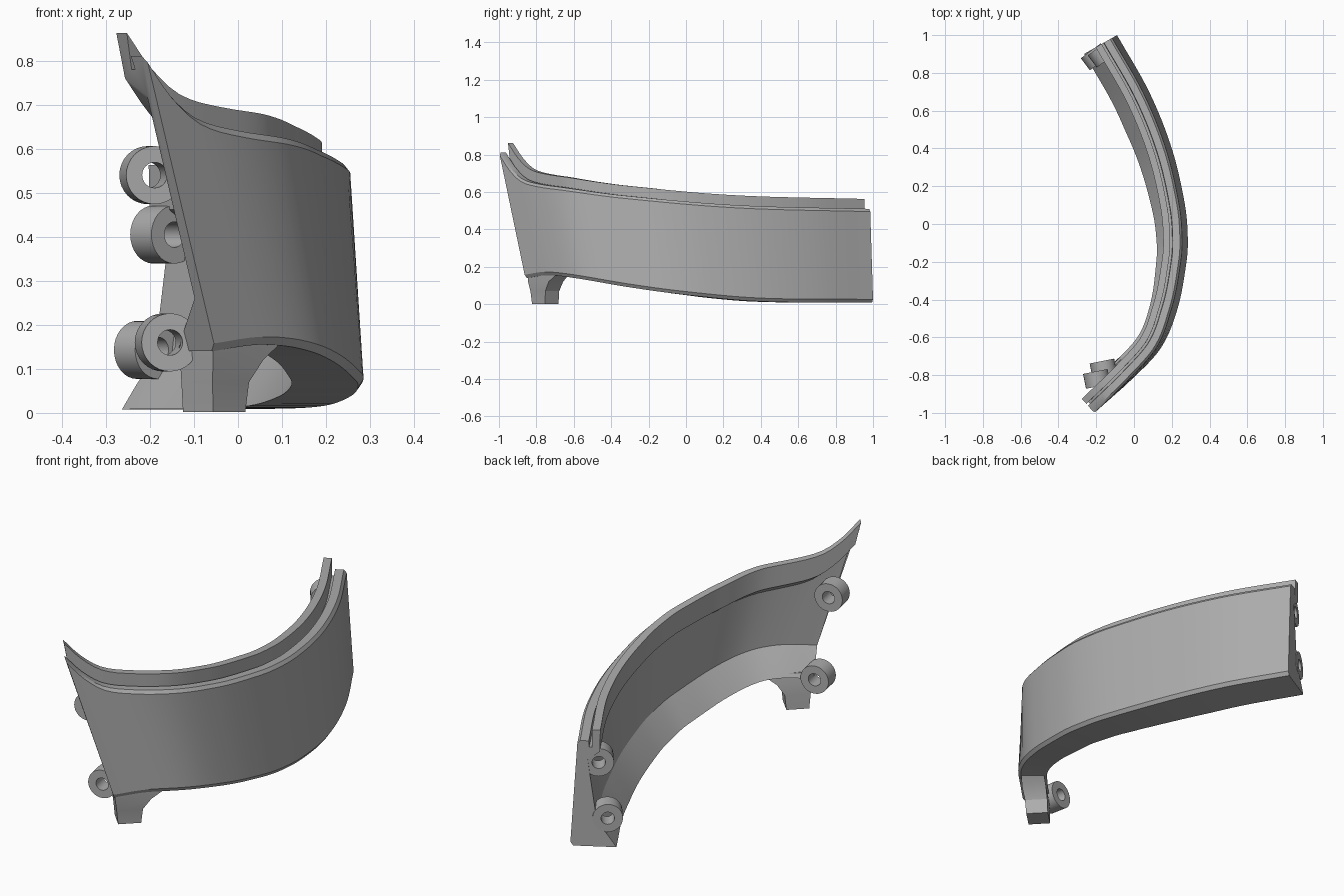
import bpy, bmesh, math
from mathutils import Vector

if "Cube" in bpy.data.objects:
    bpy.data.objects.remove(bpy.data.objects["Cube"])

grey = bpy.data.materials.new("plain grey")
grey.use_nodes = True
colour = (0.42, 0.42, 0.42, 1)
grey.diffuse_color = colour
grey.node_tree.nodes["Principled BSDF"].inputs["Base Color"].default_value = colour


def curve(points):
    """Smooth function through (key, value) points."""
    def slope(i):
        a, b = points[max(i - 1, 0)], points[min(i + 1, len(points) - 1)]
        return (b[1] - a[1]) / (b[0] - a[0])

    def value(k):
        k = min(max(k, points[0][0]), points[-1][0])
        i = 0
        while i < len(points) - 2 and k > points[i + 1][0]:
            i += 1
        (ka, va), (kb, vb) = points[i], points[i + 1]
        w = kb - ka
        s = (k - ka) / w
        return (va * (1 + 2 * s) * (1 - s) ** 2 + vb * s * s * (3 - 2 * s)
                + w * slope(i) * s * (1 - s) ** 2 + w * slope(i + 1) * s * s * (s - 1))
    return value


# Plan of the outer face, top and bottom edges, and raked front edge
outer_x = curve([(-1, -.21), (-.83, -.02), (-.66, .14), (-.45, .23), (-.2, .278),
                 (-.08, .285), (.1, .27), (.4, .2), (.7, .08), (1, -.09)])
top_z = curve([(-1, .81), (-.95, .73), (-.89, .67), (-.8, .642), (-.68, .625),
               (-.36, .583), (.28, .53), (1, .51)])
bottom_z = curve([(-.86, .14), (-.75, .155), (-.6, .14), (-.3, .09), (0, .05),
                  (.4, .015), (1, .008)])
front_y = curve([(.14, -.86), (.4, -.9), (.6, -.935), (.81, -1)])


def on_path(y, depth, z):
    """Point at a depth inward from the outer face."""
    dx = (outer_x(y + .01) - outer_x(y - .01)) / .02
    if y < -.98:
        dx = (outer_x(y + .02) - outer_x(y)) / .02
    elif y > .98:
        dx = (outer_x(y) - outer_x(y - .02)) / .02
    n = Vector((-1, dx, 0)).normalized()
    return Vector((outer_x(y), y, z)) + n * depth


def loft(name, rings, closed=False):
    bm = bmesh.new()
    rows = [[bm.verts.new(p) for p in ring] for ring in rings]
    pairs = list(zip(rows, rows[1:])) + ([(rows[-1], rows[0])] if closed else [])
    for a, b in pairs:
        for i in range(len(a)):
            j = (i + 1) % len(a)
            bm.faces.new((a[i], a[j], b[j], b[i]))
    if not closed:
        bm.faces.new(rows[0])
        bm.faces.new(rows[-1])
    bmesh.ops.recalc_face_normals(bm, faces=bm.faces)
    mesh = bpy.data.meshes.new(name)
    bm.to_mesh(mesh)
    bm.free()
    obj = bpy.data.objects.new(name, mesh)
    bpy.context.collection.objects.link(obj)
    mesh.materials.append(grey)
    bpy.ops.object.select_all(action='DESELECT')
    obj.select_set(True)
    bpy.context.view_layer.objects.active = obj
    bpy.ops.object.shade_smooth_by_angle(angle=math.radians(28))
    return obj


def section(t):
    """Wall section: stepped lip on top, wide flange below."""
    zt, zb = top_z(-1 + 2 * t), bottom_z(-.86 + 1.86 * t)
    lean = .03 * min(1, 4 * t)
    w = .125 + .075 * min(1, 1.3 * t)
    return [(.012, zb), (0, zb + .018), (lean, zt - .015), (lean + .012, zt),
            (lean + .05, zt), (lean + .052, zt - .03), (lean + .064, zt - .03),
            (lean + .064, zt + .053), (lean + .1, zt + .053), (lean + .098, zt - .05),
            (lean + .045, zt - .09), (w - .085, zb + .12), (w - .035, zb + .052), (w, zb)]


# Curved panel
steps = 56
rings = []
for k in range(steps + 1):
    t = (k / steps) ** 1.4
    ring = []
    for (d, z), (_, z0) in zip(section(t), section(0)):
        start = front_y(z0)
        ring.append(on_path(start + (1 - start) * t, d, z))
    rings.append(ring)
loft("curved_panel", rings)

# Foot under the front end, flaring into the panel
foot = []
for z, y0, y1, d0, d1 in [(.002, -.845, -.775, .03, .13), (.07, -.85, -.77, .025, .128),
                          (.12, -.855, -.745, .015, .125), (.17, -.858, -.69, .012, .115)]:
    foot.append([on_path(y0, d0, z), on_path(y1, d0, z),
                 on_path(y1, d1, z), on_path(y0, d1, z)])
loft("front_foot", foot)


def boss(name, centre, axis, radius=.066, bore=.029, length=.08):
    """Hollow mounting ring."""
    axis = Vector(axis).normalized()
    side = axis.cross(Vector((0, 0, 1))).normalized()
    up = side.cross(axis)
    rings = []
    for r, h in [(radius, -.5), (radius, .5), (bore, .5), (bore, -.5)]:
        rings.append([Vector(centre) + axis * h * length + r *
                      (side * math.cos(a) + up * math.sin(a))
                      for a in (math.tau * i / 32 for i in range(32))])
    loft(name, rings, closed=True)


front_axis, back_axis = (.2, -1, 0), (-.6, .8, 0)
boss("front_upper_boss", (-.197, -.82, .54), front_axis)
boss("front_lower_boss", (-.162, -.765, .16), front_axis)
boss("back_upper_boss", (-.168, .9, .405), back_axis)
boss("back_lower_boss", (-.205, .885, .143), back_axis)
